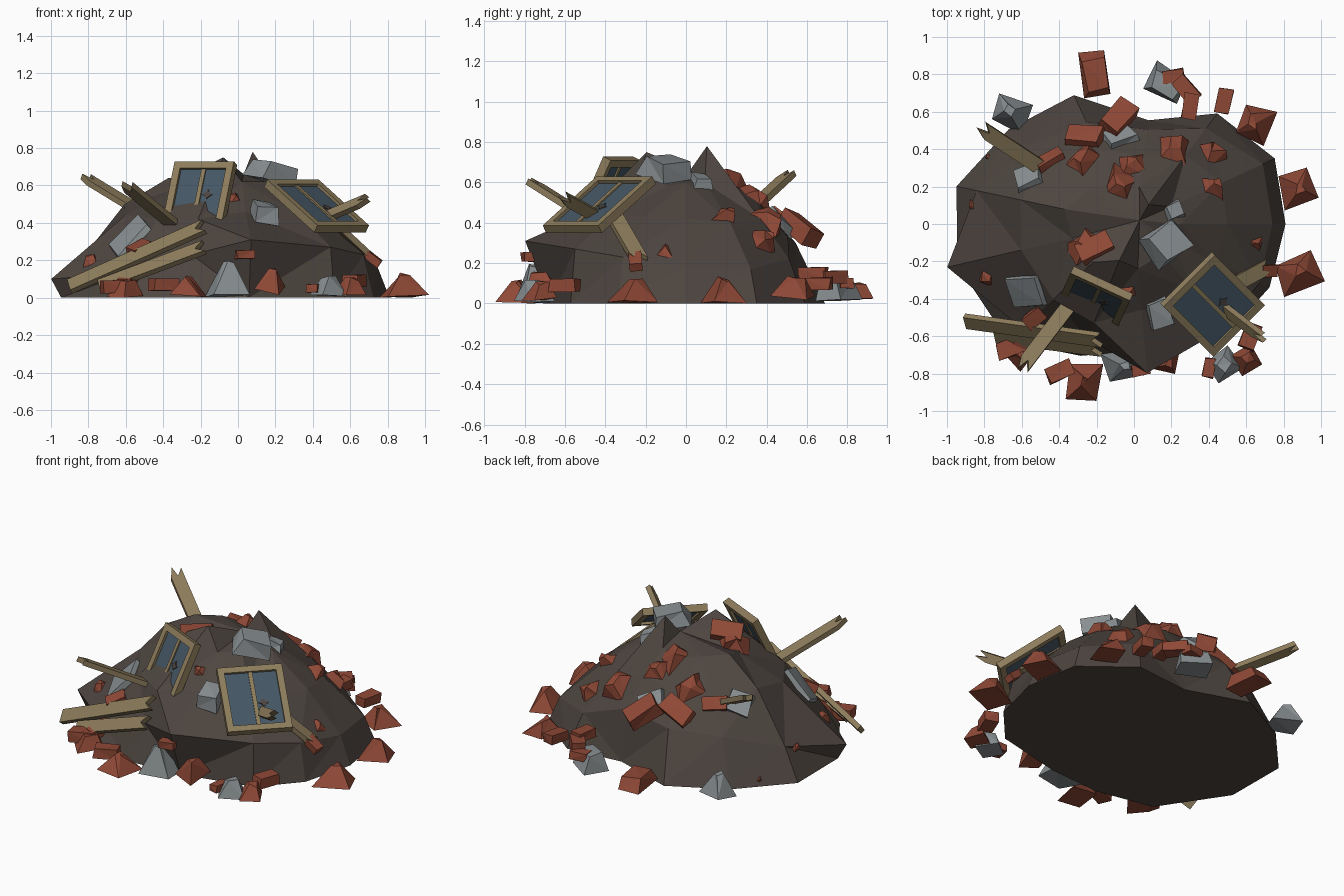
import bpy, bmesh, math, random
from mathutils import Vector, Matrix
from mathutils.bvhtree import BVHTree

if "Cube" in bpy.data.objects:
    bpy.data.objects.remove(bpy.data.objects["Cube"])

random.seed(7)


def material(name, rgb):
    m = bpy.data.materials.new(name)
    m.diffuse_color = (*rgb, 1)
    m.use_nodes = True
    m.node_tree.nodes["Principled BSDF"].inputs["Base Color"].default_value = m.diffuse_color
    return m


EARTH = material("dark earth", (0.075, 0.06, 0.051))
RED = material("red brick", (0.275, 0.066, 0.037))
GREY = material("grey concrete", (0.25, 0.275, 0.285))
WOOD = material("old wood", (0.27, 0.205, 0.108))
GLASS = material("blue glass", (0.06, 0.095, 0.13))


def finish(bm, name, mat, matrix=Matrix()):
    bmesh.ops.recalc_face_normals(bm, faces=bm.faces[:])
    bm.transform(matrix)
    me = bpy.data.meshes.new(name)
    bm.to_mesh(me)
    bm.free()
    me.materials.append(mat)
    ob = bpy.data.objects.new(name, me)
    bpy.context.collection.objects.link(ob)
    return ob


def frame_matrix(pos, x, y):
    """Matrix with local x and y along the given directions."""
    x = Vector(x).normalized()
    z = x.cross(Vector(y)).normalized()
    y = z.cross(x)
    m = Matrix((x, y, z)).transposed().to_4x4()
    m.translation = pos
    return m


# Mound: rings of uneven radius and height around a low centre with two peaks
angles = [0, 25, 53, 82, 115, 143, 168, 193, 223, 248, 275, 312, 335]
foot = [.81, .83, .74, .56, .76, .84, .97, .97, .92, .76, .68, .77, .8]
low = [(.74, .18), (.76, .17), (.64, .22), (.51, .33), (.6, .3), (.7, .28), (.86, .2),
       (1.025, .1), (.82, .13), (.66, .23), (.8, .31), (.74, .27), (.74, .23)]
mid = [(.5, .42), (.52, .4), (.46, .42), (.36, .5), (.45, .46), (.54, .46), (.62, .5),
       (.62, .44), (.59, .42), (.57, .42), (.46, .46), (.48, .45), (.48, .43)]
high = [(.25, .6), (.22, .6), (.13, .78), (.2, .62), (.25, .6), (.3, .63), (.38, .64),
        (.34, .58), (.3, .68), (.21, .75), (.24, .62), (.22, .62), (.22, .58)]
bm = bmesh.new()
rings = []
for ring in ([(r, 0) for r in foot], low, mid, high):
    rings.append([bm.verts.new((r * math.cos(math.radians(a)), r * math.sin(math.radians(a)), z))
                  for a, (r, z) in zip(angles, ring)])
top = bm.verts.new((.03, .02, .66))
n = len(angles)
bm.faces.new(rings[0][::-1])
for i in range(n):
    j = (i + 1) % n
    for a, b in zip(rings, rings[1:]):
        bm.faces.new((a[i], a[j], b[j], b[i]))
    bm.faces.new((rings[-1][i], rings[-1][j], top))
bmesh.ops.triangulate(bm, faces=[f for f in bm.faces if len(f.verts) == 4])
bmesh.ops.recalc_face_normals(bm, faces=bm.faces[:])
tree = BVHTree.FromBMesh(bm)
finish(bm, "earth_mound", EARTH)


def debris(name, mat, x, y, z, dims, yaw, jitter, pinch=1):
    """Jittered block lying on the mound (z None = follow the surface)."""
    hit, normal, _, _ = tree.ray_cast(Vector((x, y, 2)), Vector((0, 0, -1)))
    if hit is None:
        hit, normal = Vector((x, y, dims[2] * .5)), Vector((0, 0, 1))
    if z is not None:
        hit.z = z
        normal = normal + Vector((0, 0, 1))
    bm = bmesh.new()
    bmesh.ops.create_cube(bm, size=1)
    for v in bm.verts:
        if v.co.z > 0:
            v.co.x *= pinch
            v.co.y *= pinch
        v.co += Vector([random.uniform(-jitter, jitter) for _ in range(3)])
        v.co = Vector([c * d for c, d in zip(v.co, dims)])
    bmesh.ops.triangulate(bm, faces=bm.faces[:])
    rot = Vector((0, 0, 1)).rotation_difference(normal).to_matrix().to_4x4()
    m = Matrix.Translation(hit) @ rot @ Matrix.Rotation(math.radians(yaw), 4, 'Z')
    ob = finish(bm, name, mat, m)
    lift = -min(v.co.z for v in ob.data.vertices)
    if lift > 0:
        ob.data.transform(Matrix.Translation((0, 0, lift)))


# Whole bricks: x, y, z, length, yaw
bricks = [(-.08, .57, .37, .2, 50), (-.26, .46, None, .19, -15), (.21, .79, .1, .11, 10),
          (.28, .72, .13, .14, -50), (.3, .63, .15, .13, 80), (.48, .66, .1, .13, 75),
          (-.66, -.66, .06, .15, 20), (-.58, -.6, .1, .13, 60), (-.4, -.79, .07, .14, 25),
          (.4, -.77, .05, .1, 80), (.62, -.6, .09, .14, 70), (-.53, -.5, .26, .12, 40),
          (.04, -.78, .23, .1, 10), (-.45, .34, None, .14, 30), (-.2, -.13, None, .18, 25),
          (.72, -.25, .21, .1, 0)]
for i, (x, y, z, s, yaw) in enumerate(bricks):
    debris(f"brick_{i + 1}", RED, x, y, z, (s, s * .6, s * .45), yaw, .06)

# Broken brick lumps: x, y, z, size
lumps = [(.64, .54, .08, .2), (.88, .2, .06, .21), (.87, -.26, .06, .21), (.64, -.1, .24, .18),
         (.42, .2, None, .17), (.42, .38, None, .19), (.2, .4, None, .22), (-.27, .34, None, .21),
         (-.08, .2, None, .21), (.0, .32, None, .2), (-.27, -.1, None, .2), (-.78, -.28, .19, .14),
         (-.27, -.84, .06, .18), (.6, -.72, .06, .15), (-.87, .1, None, .05), (-.78, .36, None, .04),
         (.18, -.72, .1, .19), (-.27, -.43, .4, .13), (-.6, -.68, .05, .17), (-.02, -.36, None, .1)]
for i, (x, y, z, s) in enumerate(lumps):
    debris(f"brick_lump_{i + 1}", RED, x, y, z, (s, s * .85, s * .52), random.uniform(0, 90), .13, .25)
debris("brick_slab", RED, -.21, .81, .06, (.14, .23, .08), 8, .1, .7)

# Concrete pieces: x, y, z, length, width, thickness, yaw, top pinch
concrete = [(.17, .75, .07, .2, .15, .1, -30, .7), (-.66, .6, .07, .18, .17, .13, -20, .25),
            (-.56, .25, None, .15, .14, .06, 15, .9), (-.08, .46, None, .18, .14, .08, 30, .8),
            (.21, .07, None, .12, .1, .07, 20, .8), (.18, -.1, .67, .2, .18, .09, 35, .85),
            (.14, -.48, .46, .13, .16, .09, 20, .9), (-.57, -.35, None, .24, .19, .06, 10, .9),
            (-.04, -.75, .09, .22, .15, .18, 10, .25), (.48, -.75, .06, .15, .14, .1, 40, .4)]
for i, (x, y, z, l, w, t, yaw, p) in enumerate(concrete):
    debris(f"concrete_chunk_{i + 1}", GREY, x, y, z, (l, w, t), yaw, .09, p)


def extruded(name, mat, pts, depth, matrix):
    bm = bmesh.new()
    face = bm.faces.new([bm.verts.new((x, y, -depth / 2)) for x, y in pts])
    ext = bmesh.ops.extrude_face_region(bm, geom=[face])["geom"]
    bmesh.ops.translate(bm, vec=(0, 0, depth), verts=[g for g in ext if isinstance(g, bmesh.types.BMVert)])
    return finish(bm, name, mat, matrix)


# Splintered planks: buried end to free end, width, side direction
planks = [((-.42, .25, .4), (-.83, .52, .65), .08, (.4, .8, .2)),
          ((-.32, -.4, .37), (-.61, -.78, .61), .08, (.8, -.6, .1)),
          ((.44, -.42, .42), (.7, -.62, .53), .06, (.3, .4, .7)),
          ((.45, -.37, .46), (.73, -.22, .2), .08, (-.3, .8, .1)),
          ((-.18, -.62, .38), (-.9, -.52, .06), .085, (-.1, .7, .7)),
          ((-.18, -.67, .27), (-.74, -.6, .06), .08, (-.1, .7, .7))]
for i, (a, b, w, side) in enumerate(planks):
    a, b = Vector(a), Vector(b)
    L, h = (b - a).length, w / 2
    if i < 4:
        end = [(L - .07, -h), (L, -h * .3), (L - .07, h * .1), (L - .02, h)]
    else:
        end = [(L, -h), (L, h)]
    start = [(0, h), (.05, 0), (.0, -h)]
    extruded(f"plank_{i + 1}", WOOD, start + end, .032, frame_matrix(a, b - a, side))


# Window frames with glass, a centre bar and a broken hole
def window(name, pos, right, up, w, h, hole):
    m = frame_matrix(pos, right, up)
    b, t = .04, .045
    bars = [(0, h / 2 - b / 2, w, b), (0, b / 2 - h / 2, w, b), (b / 2 - w / 2, 0, b, h - 2 * b),
            (w / 2 - b / 2, 0, b, h - 2 * b), (0, 0, .025, h - 2 * b)]
    bm = bmesh.new()
    for k, (x, y, sx, sy) in enumerate(bars):
        bmesh.ops.create_cube(bm, size=1, matrix=Matrix.Translation((x, y, 0)) @ Matrix.Diagonal(
            (sx, sy, t if k < 4 else t * .6, 1)))
    finish(bm, name + "_frame", WOOD, m)
    bm = bmesh.new()
    bmesh.ops.create_cube(bm, size=1, matrix=Matrix.Diagonal((w - b, h - b, .012, 1)))
    finish(bm, name + "_glass", GLASS, m)
    star = [(hole[0] + r * math.cos(k * math.pi / 4), hole[1] + r * math.sin(k * math.pi / 4))
            for k, r in enumerate([.03, .014, .03, .016, .03, .015, .026, .018])]
    extruded(name + "_hole", EARTH, star, .008, m @ Matrix.Translation((0, 0, .008)))


window("upper_window", (-.21, -.40, .53), (.905, -.42, 0), (.06, .13, .3), .35, .42, (.05, .02))
window("side_window", (.42, -.43, .49), (.7, .7, 0), (-.28, .27, .25), .39, .45, (.05, -.03))
